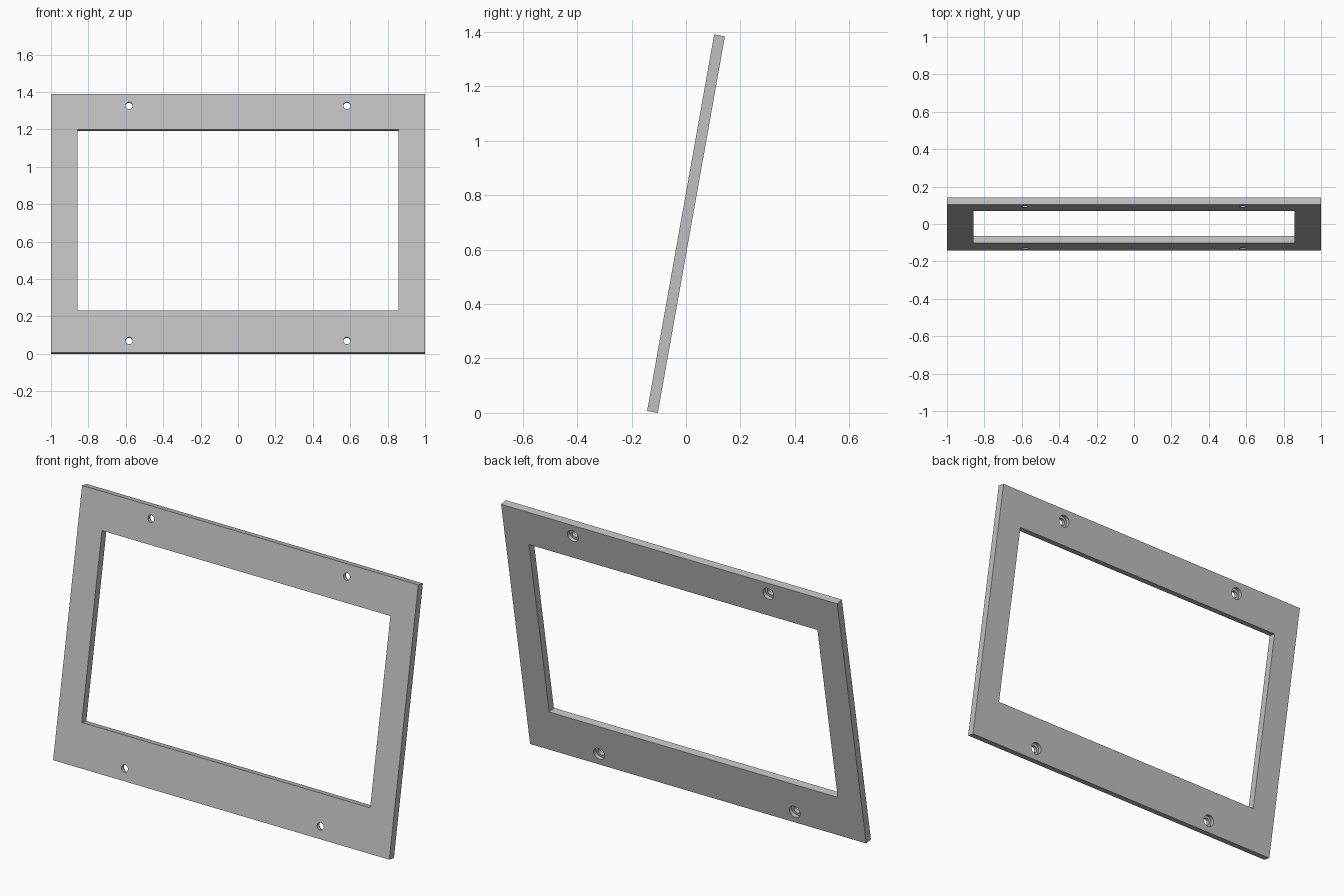
import bpy
import math
from mathutils import Matrix

cube = bpy.data.objects.get("Cube")
if cube:
    bpy.data.objects.remove(cube, do_unlink=True)

# Panel dimensions, measured in its own plane
WIDTH, HEIGHT, DEPTH = 2.0, 1.405, 0.04
OPEN_X, OPEN_BOTTOM, OPEN_TOP = 0.858, 0.229, 1.21
HOLE_X, HOLE_INSET = 0.582, 0.064
HOLE_R, BORE_R, BORE_DEPTH = 0.019, 0.032, 0.02
TILT = math.radians(10.1)

grey = bpy.data.materials.new("light grey")
grey.use_nodes = True
colour = (0.53, 0.53, 0.53, 1)
grey.diffuse_color = colour
grey.node_tree.nodes["Principled BSDF"].inputs["Base Color"].default_value = colour


def box(name, size, centre):
    bpy.ops.mesh.primitive_cube_add(size=1)
    ob = bpy.context.object
    ob.name = name
    ob.data.transform(Matrix.Translation(centre) @ Matrix.Diagonal((*size, 1)))
    return ob


def cylinder(name, radius, y0, y1, x, z):
    """Cylinder running from y0 to y1 through the panel."""
    bpy.ops.mesh.primitive_cylinder_add(vertices=32, radius=radius, depth=y1 - y0)
    ob = bpy.context.object
    ob.name = name
    ob.data.transform(Matrix.Translation((x, (y0 + y1) / 2, z))
                      @ Matrix.Rotation(math.pi / 2, 4, "X"))
    return ob


def cut(target, cutter):
    mod = target.modifiers.new("cut", "BOOLEAN")
    mod.operation = "DIFFERENCE"
    mod.solver = "EXACT"
    mod.object = cutter
    bpy.context.view_layer.objects.active = target
    bpy.ops.object.modifier_apply(modifier=mod.name)
    bpy.data.objects.remove(cutter, do_unlink=True)


# Flat panel, front face at -DEPTH / 2
frame = box("frame_panel", (WIDTH, DEPTH, HEIGHT), (0, 0, HEIGHT / 2))
frame.data.materials.append(grey)

# Rectangular window opening
cut(frame, box("opening_cutter", (2 * OPEN_X, 1, OPEN_TOP - OPEN_BOTTOM),
               (0, 0, (OPEN_TOP + OPEN_BOTTOM) / 2)))

# Four screw holes, counterbored from the back
for x in (-HOLE_X, HOLE_X):
    for z in (HOLE_INSET, HEIGHT - HOLE_INSET):
        cut(frame, cylinder("hole_cutter", HOLE_R, -0.1, 0.1, x, z))
        cut(frame, cylinder("bore_cutter", BORE_R, DEPTH / 2 - BORE_DEPTH, 0.1, x, z))

# Lean the panel back, then rest its lowest edge on the ground
frame.data.transform(Matrix.Rotation(-TILT, 4, "X")
                     @ Matrix.Translation((0, 0, -HEIGHT / 2)))
frame.data.transform(Matrix.Translation((0, 0, -min(v.co.z for v in frame.data.vertices))))

bpy.ops.object.select_all(action="DESELECT")
frame.select_set(True)
bpy.context.view_layer.objects.active = frame
bpy.ops.object.shade_smooth_by_angle(angle=math.radians(30))
